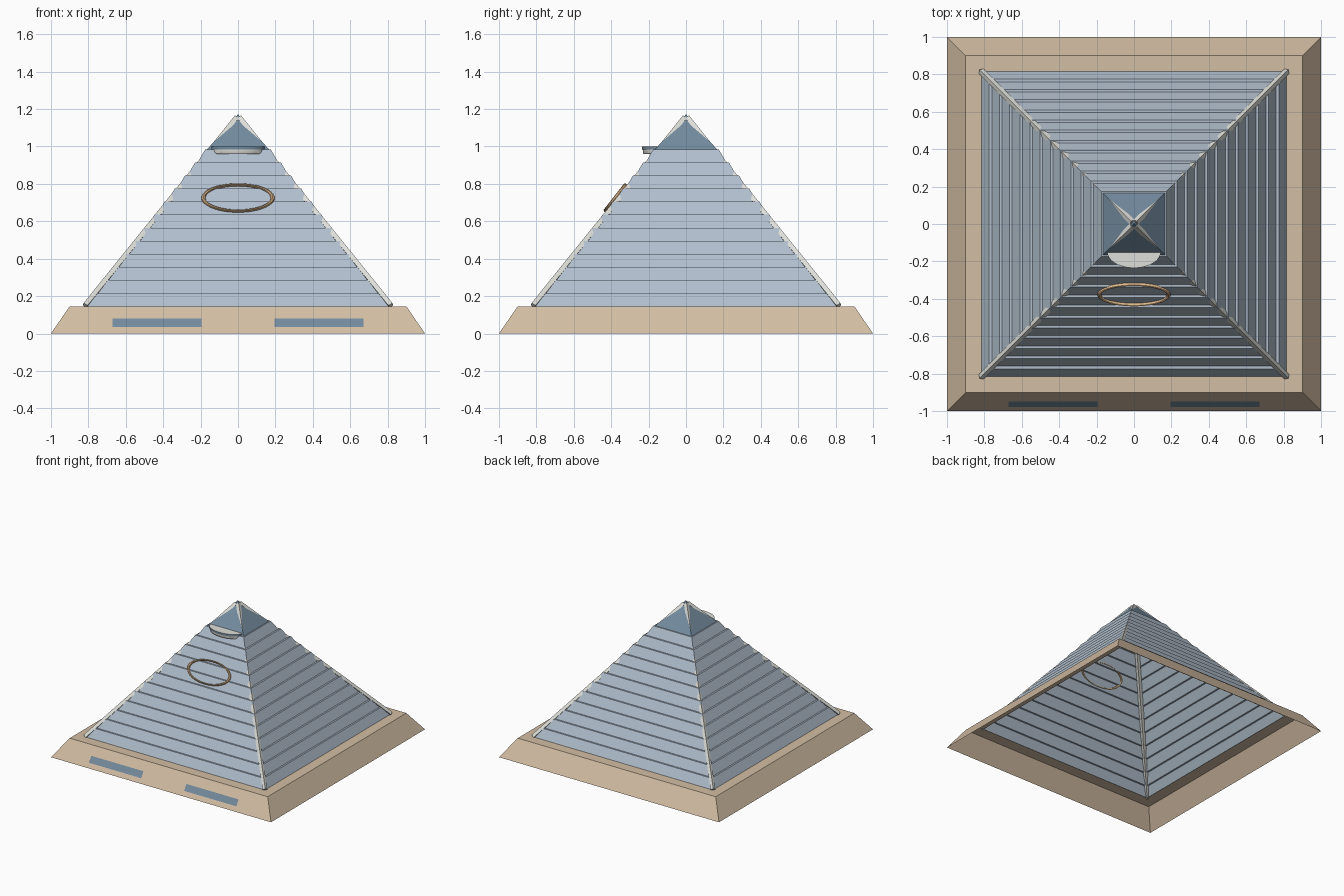
import bpy, bmesh, math
from mathutils import Vector, Matrix

if "Cube" in bpy.data.objects:
    bpy.data.objects.remove(bpy.data.objects["Cube"], do_unlink=True)


def material(name, rgb):
    m = bpy.data.materials.new(name)
    m.use_nodes = True
    m.diffuse_color = (*rgb, 1)
    m.node_tree.nodes["Principled BSDF"].inputs["Base Color"].default_value = (*rgb, 1)
    return m


SAND = material("sand", (0.645, 0.509, 0.366))
PANEL = material("pale blue grey", (0.434, 0.515, 0.604))
SLATE = material("slate blue", (0.172, 0.258, 0.342))
TRIM = material("off white", (0.73, 0.73, 0.69))
GOLD = material("warm tan", (0.73, 0.48, 0.26))


def finish(name, bm, *mats):
    me = bpy.data.meshes.new(name)
    bm.to_mesh(me)
    bm.free()
    for m in mats:
        me.materials.append(m)
    ob = bpy.data.objects.new(name, me)
    bpy.context.collection.objects.link(ob)
    return ob


def square_loft(name, profile, mat):
    """Open four-sided shell through (half width, height) pairs."""
    bm = bmesh.new()
    rings = [[bm.verts.new((sx * h, sy * h, z))
              for sx, sy in ((-1, -1), (1, -1), (1, 1), (-1, 1))] for h, z in profile]
    for a, b in zip(rings, rings[1:]):
        for i in range(4):
            j = (i + 1) % 4
            bm.faces.new((a[i], a[j], b[j], b[i]))
    bmesh.ops.remove_doubles(bm, verts=bm.verts[:], dist=0.0001)
    return finish(name, bm, mat)


# Sloping plinth with a flat rim, open underneath
BASE_H = 0.145
square_loft("plinth", [(1, 0), (0.9, BASE_H), (0.805, BASE_H)], SAND)

# Stepped wall: steep strips with narrow ledges between them
STRIPS, CAP_Z = 12, 0.985
rise = (CAP_Z - BASE_H) / STRIPS
h, z, steps = 0.815, BASE_H, []
for i in range(STRIPS):
    steps.append((h, z))
    h, z = h - 0.041, z + rise
    steps.append((h, z))
    h -= 0.0135
steps.append((h, z))
square_loft("stepped_walls", steps, PANEL)

# Dark peak and its small tip
square_loft("peak", [(0.165, CAP_Z), (0.015, 1.155)], SLATE)
square_loft("peak_tip", [(0.024, 1.142), (0, 1.172)], SLATE)

# Ridge trims on the four corners
for sx, sy, where in ((1, -1, "front_left"), (-1, -1, "front_right"),
                      (1, 1, "back_left"), (-1, 1, "back_right")):
    low, top = Vector((sx * 0.817, sy * 0.817, 0.15)), Vector((sx * 0.008, sy * 0.008, 1.152))
    axis = top - low
    bm = bmesh.new()
    bmesh.ops.create_cone(bm, cap_ends=True, segments=4, radius1=0.018, radius2=0.018,
                          depth=axis.length)
    turn = axis.to_track_quat('Z', 'Y').to_matrix().to_4x4()
    bm.transform(Matrix.Translation((low + top) / 2) @ turn)
    finish("ridge_" + where, bm, TRIM)

# Flat windows lying on the front of the plinth
for side, label in ((1, "left"), (-1, "right")):
    bm = bmesh.new()
    vs = []
    for x, z in ((0.195, 0.035), (0.67, 0.035), (0.67, 0.08), (0.195, 0.08)):
        y = -1 + 0.1 * z / BASE_H - 0.003
        vs.append(bm.verts.new((side * x, y, z)))
    bm.faces.new(vs if side > 0 else vs[::-1])
    finish("plinth_window_" + label, bm, SLATE)

# Oval ring lying in the front wall
bpy.ops.mesh.primitive_torus_add(major_segments=48, minor_segments=8,
                                 major_radius=0.185, minor_radius=0.011)
ring = bpy.context.object
ring.name = "oval_ring"
ring.data.transform(Matrix.Translation((0, -0.377, 0.725))
                    @ Matrix.Rotation(math.atan(1.287), 4, 'X')
                    @ Matrix.Diagonal((1, 0.48, 1, 1)))
ring.data.materials.append(GOLD)
bpy.ops.object.shade_smooth_by_angle()


# Half-oval balcony: rounded pale body, dark band, pale floor
def half_oval(name, levels, side_mat, top_mat):
    bm = bmesh.new()
    n = 24
    loops = [[bm.verts.new((-s * 0.14 * math.cos(math.pi * i / n),
                            -0.15 - s * 0.083 * math.sin(math.pi * i / n), z))
              for i in range(n + 1)] for s, z in levels]
    for a, b in zip(loops, loops[1:]):
        for i in range(n):
            bm.faces.new((a[i], a[i + 1], b[i + 1], b[i]))
    bm.faces.new(loops[0][::-1])
    bm.faces.new(loops[-1]).material_index = 1
    ob = finish(name, bm, side_mat, top_mat)
    bpy.ops.object.select_all(action='DESELECT')
    ob.select_set(True)
    bpy.context.view_layer.objects.active = ob
    bpy.ops.object.shade_smooth_by_angle()


half_oval("balcony_body", [(0.93, 0.96), (0.97, 0.966), (0.98, 0.984)], TRIM, TRIM)
half_oval("balcony_band", [(1.02, 0.984), (1.02, 1.0)], SLATE, TRIM)
